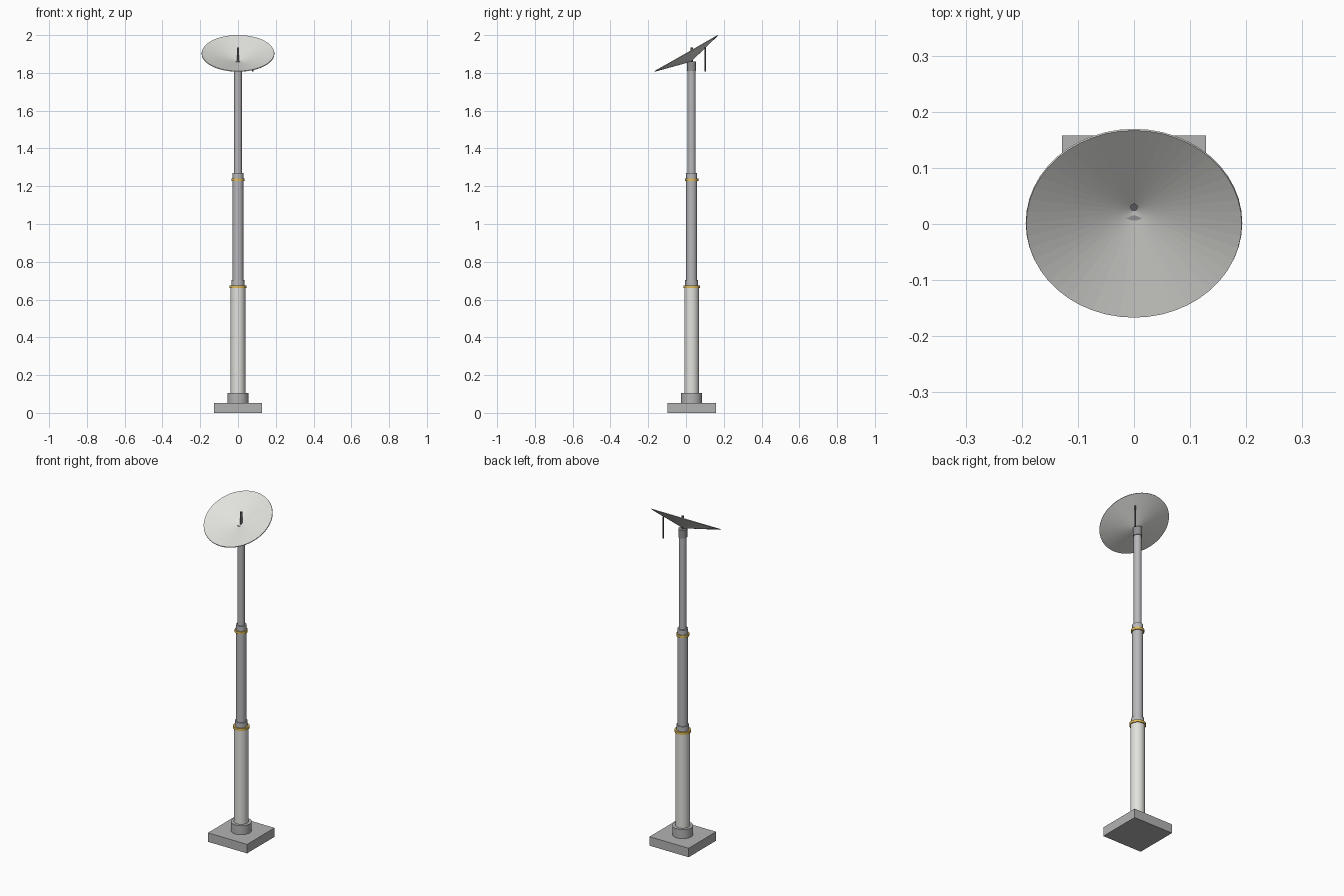
import bpy
import bmesh
import math
from mathutils import Matrix, Vector

cube = bpy.data.objects.get("Cube")
if cube:
    bpy.data.objects.remove(cube, do_unlink=True)


def make_material(name, rgb):
    mat = bpy.data.materials.new(name)
    mat.use_nodes = True
    color = (*rgb, 1.0)
    mat.diffuse_color = color
    mat.node_tree.nodes["Principled BSDF"].inputs["Base Color"].default_value = color
    return mat


concrete = make_material("concrete grey", (0.45, 0.45, 0.45))
off_white = make_material("off white", (0.75, 0.75, 0.72))
steel = make_material("steel grey", (0.48, 0.48, 0.50))
gold = make_material("gold", (0.75, 0.50, 0.10))
dark = make_material("dark grey", (0.10, 0.10, 0.11))
hub_grey = make_material("hub grey", (0.28, 0.28, 0.29))

AXIS_Y = 0.03


def finish(obj, name, mat, smooth=True):
    obj.name = name
    obj.data.materials.append(mat)
    if smooth:
        bpy.ops.object.shade_smooth_by_angle(angle=math.radians(30))
    return obj


def tube(name, mat, radius, bottom, top, x=0.0, y=AXIS_Y, sides=32):
    bpy.ops.mesh.primitive_cylinder_add(
        vertices=sides, radius=radius, depth=top - bottom,
        location=(x, y, (bottom + top) / 2))
    return finish(bpy.context.object, name, mat)


# Square foundation and its mounting collar
bpy.ops.mesh.primitive_cube_add(size=1, location=(0, AXIS_Y, 0.0265))
base = bpy.context.object
base.scale = (0.256, 0.256, 0.053)
finish(base, "base_plate", concrete, smooth=False)
tube("base_collar", concrete, 0.056, 0.053, 0.106)

# Telescoping mast, thinner towards the top
tube("lower_mast", off_white, 0.039, 0.106, 0.667)
tube("middle_mast", steel, 0.029, 0.66, 1.24)
tube("upper_mast", steel, 0.021, 1.23, 1.82)

# Joint sleeves and gold clamp rings
for label, sleeve_r, ring_r, z in (("lower", 0.034, 0.044, 0.667),
                                   ("upper", 0.029, 0.035, 1.235)):
    tube(label + "_joint_sleeve", steel, sleeve_r, z - 0.03, z + 0.036)
    tube(label + "_clamp_ring", gold, ring_r, z - 0.007, z + 0.007)

# Hub carrying the dish
tube("dish_hub", hub_grey, 0.024, 1.81, 1.86)

# Shallow conical dish, tilted towards the front
RADIUS, DEPTH, SIDES = 0.192, 0.049, 48
bm = bmesh.new()
apex = bm.verts.new((0, 0, -DEPTH))
rim = []
for i in range(SIDES):
    a = math.tau * i / SIDES
    rim.append(bm.verts.new((RADIUS * math.cos(a), RADIUS * math.sin(a), 0)))
for i in range(SIDES):
    bm.faces.new((apex, rim[i], rim[(i + 1) % SIDES]))
mesh = bpy.data.meshes.new("dish")
bm.to_mesh(mesh)
bm.free()
dish = bpy.data.objects.new("dish", mesh)
bpy.context.collection.objects.link(dish)
dish.matrix_world = (Matrix.Translation(Vector((0, 0, 1.905)))
                     @ Matrix.Rotation(math.radians(29.7), 4, "X"))
finish(dish, "dish", off_white, smooth=False)
shell = dish.modifiers.new("thickness", "SOLIDIFY")
shell.thickness = 0.004
shell.offset = -1

# Feed rod at the dish centre and the rod hanging behind the dish
tube("feed_rod", dark, 0.0065, 1.85, 1.934, sides=16)
tube("rear_rod", dark, 0.004, 1.808, 1.935, x=0.077, y=0.103, sides=12)
